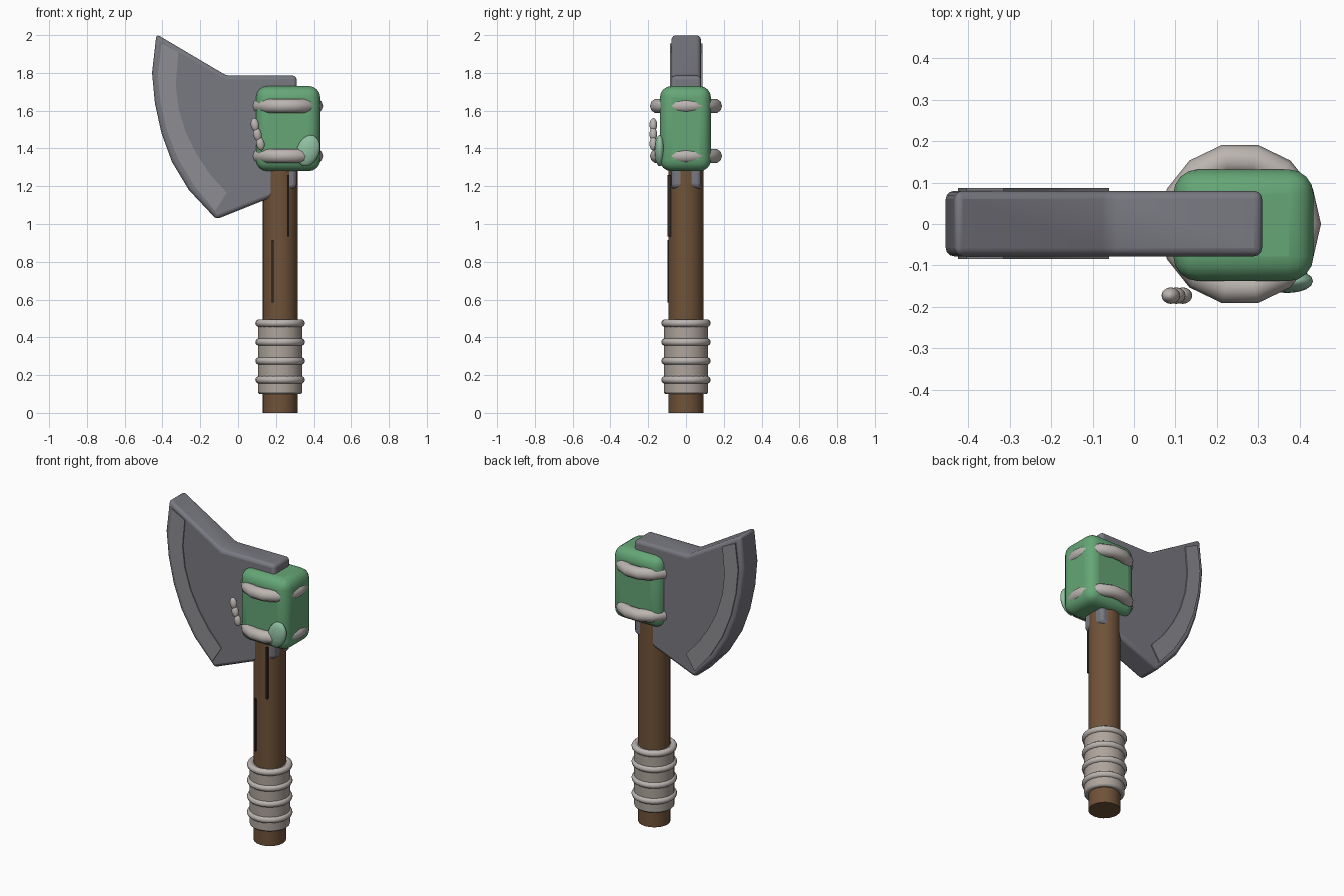
import bpy, bmesh, math

if "Cube" in bpy.data.objects:
    bpy.data.objects.remove(bpy.data.objects["Cube"])

def mat(name, rgb):
    m = bpy.data.materials.new(name)
    m.diffuse_color = (*rgb, 1)
    m.use_nodes = True
    m.node_tree.nodes["Principled BSDF"].inputs["Base Color"].default_value = m.diffuse_color
    return m

STEEL = mat("steel", (0.19, 0.19, 0.22))
EDGE = mat("edge_steel", (0.27, 0.27, 0.29))
WOOD = mat("wood", (0.16, 0.085, 0.04))
DARK = mat("dark_wood", (0.03, 0.02, 0.015))
CLOTH = mat("cloth", (0.42, 0.37, 0.33))
CORD = mat("cord", (0.50, 0.46, 0.44))
GREEN = mat("green", (0.13, 0.38, 0.18))
LEAF = mat("leaf_green", (0.28, 0.52, 0.36))

def finish(ob, name, material, bevel=0, segs=3, smooth=True):
    ob.name = name
    ob.data.materials.append(material)
    bpy.ops.object.select_all(action='DESELECT')
    bpy.context.view_layer.objects.active = ob
    ob.select_set(True)
    if bevel:
        b = ob.modifiers.new("bevel", 'BEVEL')
        b.width, b.segments = bevel, segs
        b.limit_method, b.angle_limit = 'ANGLE', math.radians(30)
    if smooth:
        bpy.ops.object.shade_smooth_by_angle(angle=math.radians(40))
    return ob

def plate(name, pts, y0, y1, material, bevel=0):
    """Extrude an x-z outline between two y depths."""
    bm = bmesh.new()
    face = bm.faces.new([bm.verts.new((x, y0, z)) for x, z in pts])
    ext = bmesh.ops.extrude_face_region(bm, geom=[face])
    for v in ext["geom"]:
        if isinstance(v, bmesh.types.BMVert):
            v.co.y = y1
    bmesh.ops.recalc_face_normals(bm, faces=bm.faces)
    me = bpy.data.meshes.new(name)
    bm.to_mesh(me)
    bm.free()
    ob = bpy.data.objects.new(name, me)
    bpy.context.collection.objects.link(ob)
    return finish(ob, name, material, bevel)

def cylinder(name, x, r, z0, z1, material, bevel=0):
    bpy.ops.mesh.primitive_cylinder_add(vertices=20, radius=r, depth=z1 - z0, location=(x, 0, (z0 + z1) / 2))
    return finish(bpy.context.object, name, material, bevel, 2)

def ring(name, x, z, major, minor, n, material):
    bpy.ops.mesh.primitive_torus_add(location=(x, 0, z), major_radius=major, minor_radius=minor,
                                     major_segments=n, minor_segments=10)
    return finish(bpy.context.object, name, material)

def box(name, lo, hi, material, bevel=0):
    bpy.ops.mesh.primitive_cube_add(size=1, location=[(a + b) / 2 for a, b in zip(lo, hi)])
    ob = bpy.context.object
    ob.scale = [b - a for a, b in zip(lo, hi)]
    bpy.ops.object.transform_apply(location=False, rotation=False, scale=True)
    return finish(ob, name, material, bevel, 4)

def ellipsoid(name, loc, radii, tilt, material):
    bpy.ops.mesh.primitive_uv_sphere_add(segments=16, ring_count=10, location=loc, rotation=(0, tilt, 0))
    bpy.context.object.scale = radii
    return finish(bpy.context.object, name, material)

HX = 0.222

# Axe blade
plate("blade", [(-0.432, 2.005), (-0.455, 1.80), (-0.44, 1.64), (-0.405, 1.48), (-0.35, 1.33),
                (-0.26, 1.18), (-0.115, 1.025), (0.31, 1.195), (0.31, 1.785), (-0.06, 1.785)],
      -0.078, 0.08, STEEL, 0.02)

# Sharpened strips on both faces
strip = [(-0.405, 1.955), (-0.425, 1.79), (-0.41, 1.64), (-0.375, 1.49), (-0.315, 1.34),
         (-0.23, 1.20), (-0.12, 1.07), (-0.06, 1.165), (-0.15, 1.265), (-0.22, 1.37),
         (-0.275, 1.48), (-0.315, 1.61), (-0.33, 1.74), (-0.315, 1.91)]
plate("edge_strip_front", strip, -0.084, -0.06, EDGE)
plate("edge_strip_back", strip, 0.06, 0.087, EDGE)

# Wooden handle with cracks
cylinder("handle", HX, 0.093, 0, 1.6, WOOD)
box("handle_crack_low", (0.178, -0.097, 0.585), (0.189, -0.07, 0.915), DARK)
box("handle_crack_high", (0.259, -0.097, 0.935), (0.27, -0.07, 1.26), DARK)

# Wrapped grip
cylinder("grip", HX, 0.117, 0.1, 0.49, CLOTH, 0.01)
for i in range(4):
    ring(f"grip_ring_{i + 1}", HX, 0.175 + i * 0.1, 0.111, 0.02, 24, CORD)

# Green head wrap and its cords
box("head_wrap", (0.095, -0.138, 1.28), (0.434, 0.132, 1.73), GREEN, 0.06)
for i, z in enumerate((1.36, 1.625)):
    ring(f"head_cord_{i + 1}", 0.256, z, 0.158, 0.038, 14, CORD)

# Leaf charm and hanging beads
ellipsoid("leaf", (0.37, -0.138, 1.388), (0.06, 0.029, 0.085), math.radians(20), LEAF)
for i, (x, z) in enumerate(((0.089, 1.525), (0.102, 1.475), (0.118, 1.425))):
    ellipsoid(f"bead_{i + 1}", (x, -0.173, z), (0.022, 0.02, 0.036), math.radians(-10), CORD)
